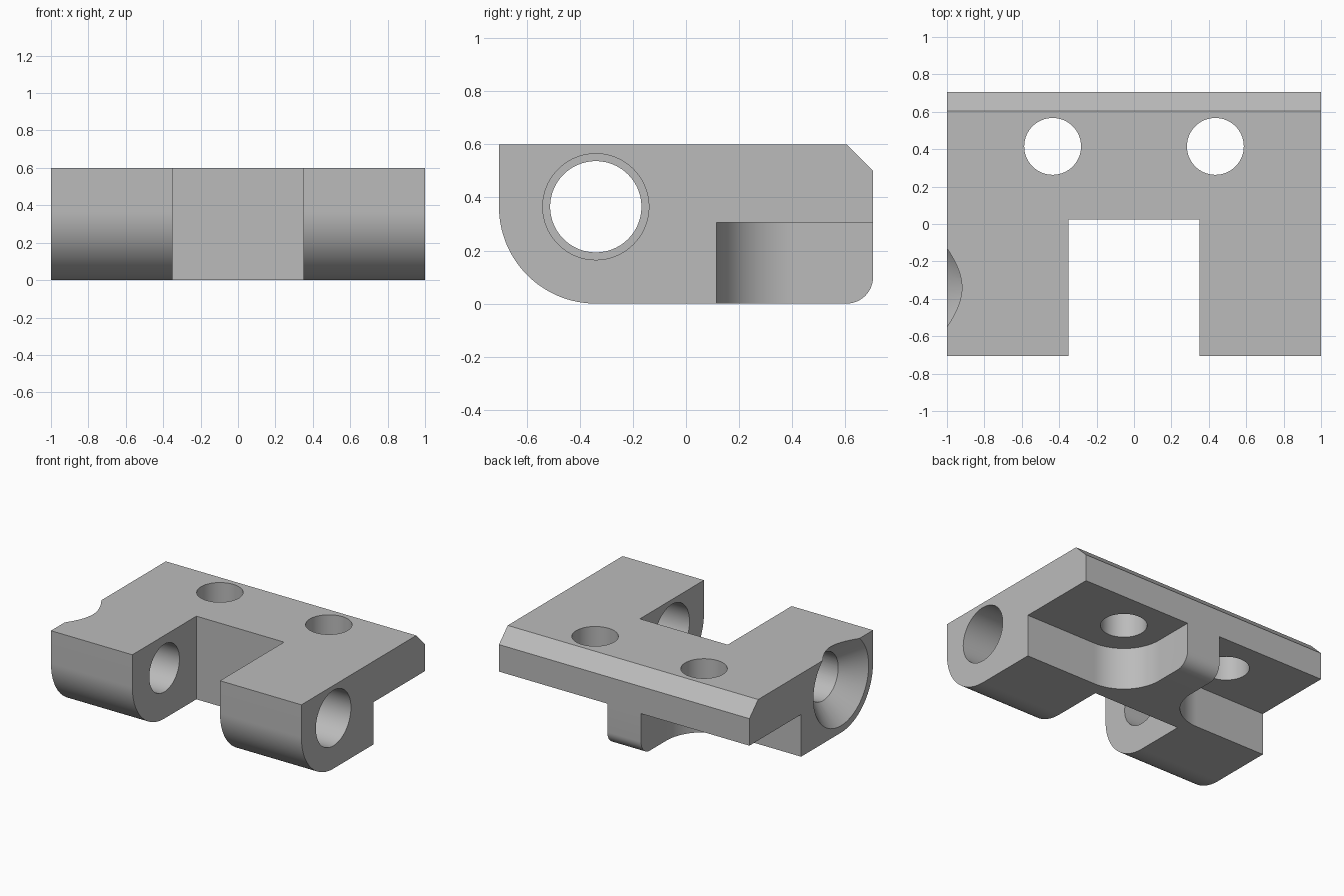
import bpy
import bmesh
from math import cos, sin, pi, radians
from mathutils import Matrix, Vector

cube = bpy.data.objects.get("Cube")
if cube:
    bpy.data.objects.remove(cube, do_unlink=True)

HALF_DEPTH = 0.705
HEIGHT = 0.6
PIN_Y, PIN_Z = -0.34, 0.365       # hinge pin axis
BOLT_X, BOLT_Y = 0.435, 0.415     # bolt axis, mirrored in x

grey = bpy.data.materials.new("plain grey")
grey.use_nodes = True
grey.diffuse_color = (0.5, 0.5, 0.5, 1)
grey.node_tree.nodes["Principled BSDF"].inputs["Base Color"].default_value = (0.5, 0.5, 0.5, 1)


def arc(cx, cy, r, start, end, steps=24):
    """Points of an arc, angles in degrees."""
    angles = [radians(start + (end - start) * i / steps) for i in range(steps + 1)]
    return [(cx + r * cos(a), cy + r * sin(a)) for a in angles]


def make_object(name, bm):
    bmesh.ops.recalc_face_normals(bm, faces=bm.faces)
    mesh = bpy.data.meshes.new(name)
    bm.to_mesh(mesh)
    bm.free()
    mesh.materials.append(grey)
    obj = bpy.data.objects.new(name, mesh)
    bpy.context.collection.objects.link(obj)
    return obj


def prism(name, outline, axis, low, high):
    """Extrude a 2D outline along x (outline in y, z) or z (outline in x, y)."""
    bm = bmesh.new()
    place = (lambda p: (low, *p)) if axis == "x" else (lambda p: (*p, low))
    face = bm.faces.new([bm.verts.new(place(p)) for p in outline])
    top = bmesh.ops.extrude_face_region(bm, geom=[face])["geom"]
    shift = Vector((1, 0, 0) if axis == "x" else (0, 0, 1)) * (high - low)
    bmesh.ops.translate(bm, vec=shift, verts=[v for v in top if isinstance(v, bmesh.types.BMVert)])
    return make_object(name, bm)


def pin_cutter(name, r_low, r_high, low, high):
    """Cylinder or cone along the hinge pin axis."""
    bm = bmesh.new()
    turn = Matrix.Translation(((low + high) / 2, PIN_Y, PIN_Z)) @ Matrix.Rotation(pi / 2, 4, "Y")
    bmesh.ops.create_cone(bm, cap_ends=True, segments=96, radius1=r_low, radius2=r_high,
                          depth=high - low, matrix=turn)
    return make_object(name, bm)


# Body: side profile with round nose, rounded rear foot and top chamfer
profile = (arc(PIN_Y, PIN_Z, HALF_DEPTH + PIN_Y, 180, 270, 32)
           + arc(HALF_DEPTH - 0.1, 0.1, 0.1, 270, 360, 12)
           + [(HALF_DEPTH, HEIGHT - 0.1), (HALF_DEPTH - 0.1, HEIGHT), (-HALF_DEPTH, HEIGHT)])
body = prism("hinge_block", profile, "x", -1, 1)

# Slot between the two lugs
cutters = [prism("slot_cutter", [(-0.35, -1), (0.35, -1), (0.35, 0.025), (-0.35, 0.025)],
                 "z", -0.2, 0.8)]

# Corner pockets under the bolts, and the bolt holes
for side, label in ((1, "left"), (-1, "right")):
    pocket = [(1.2, 0.115)] + arc(BOLT_X, BOLT_Y, 0.3, 270, 180) + [(BOLT_X - 0.3, 1), (1.2, 1)]
    pocket = [(side * x, y) for x, y in pocket]
    cutters.append(prism(label + "_pocket_cutter", pocket, "z", -0.2, 0.305))
    hole = arc(side * BOLT_X, BOLT_Y, 0.152, 0, 360, 64)[:-1]
    cutters.append(prism(label + "_bolt_cutter", hole, "z", -0.2, 0.8))

# Pin holes: wide in the left lug, narrow and countersunk in the right
cutters.append(pin_cutter("left_pin_cutter", 0.2, 0.2, 0.1, 1.2))
cutters.append(pin_cutter("right_pin_cutter", 0.172, 0.172, -1.2, -0.1))
cutters.append(pin_cutter("countersink_cutter", 0.415, 0.165, -1.1, -0.85))

bpy.ops.object.select_all(action="DESELECT")
bpy.context.view_layer.objects.active = body
body.select_set(True)
for cutter in cutters:
    mod = body.modifiers.new(cutter.name, "BOOLEAN")
    mod.operation = "DIFFERENCE"
    mod.solver = "EXACT"
    mod.object = cutter
    bpy.ops.object.modifier_apply(modifier=mod.name)
    bpy.data.objects.remove(cutter, do_unlink=True)

bpy.ops.object.shade_smooth_by_angle(angle=radians(30))
